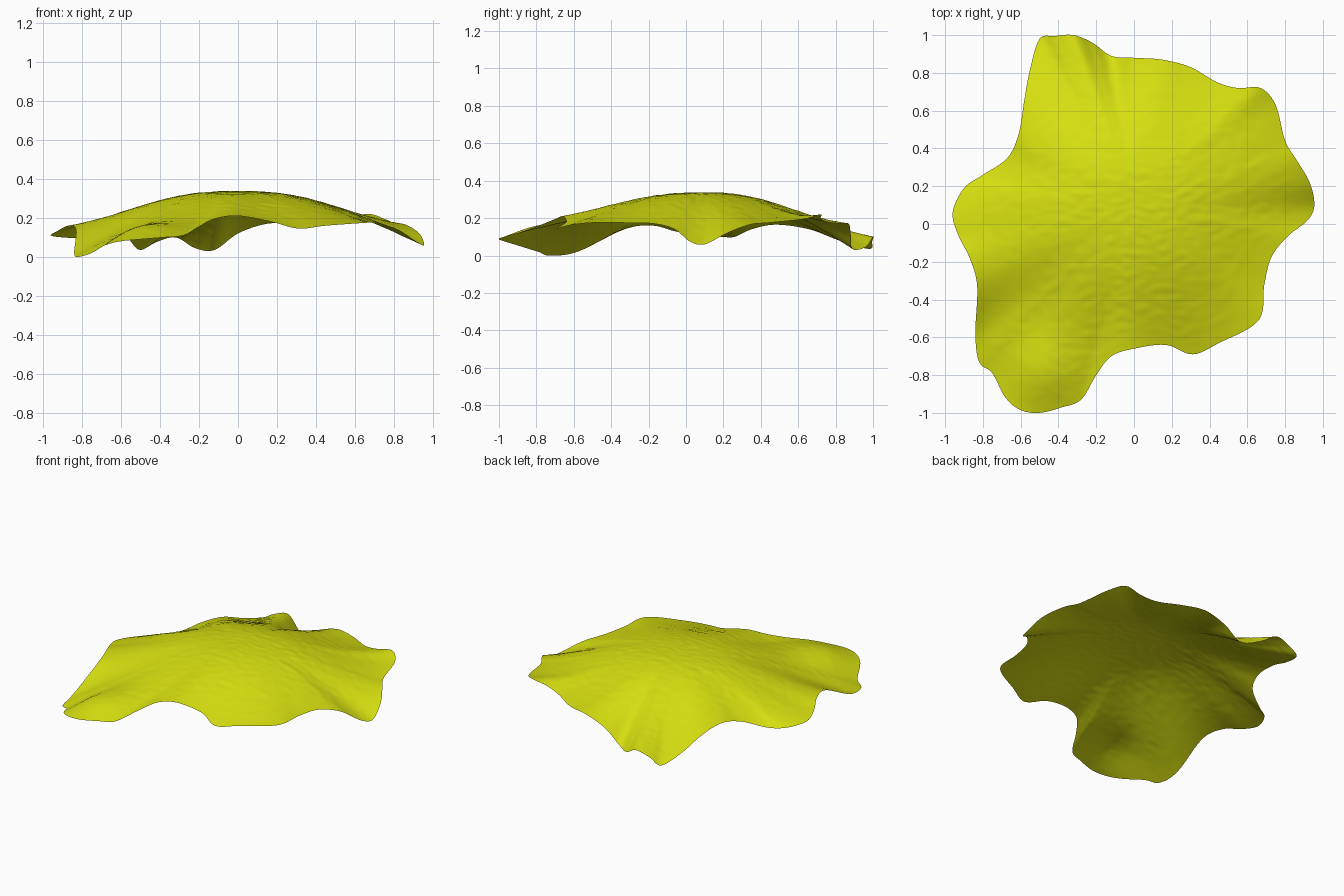
import bpy, bmesh, math
from mathutils import Vector, noise

if "Cube" in bpy.data.objects:
    bpy.data.objects.remove(bpy.data.objects["Cube"])

# Wavy rim of the sheet, counter-clockwise from the right-hand tip
RIM = [Vector(p) for p in [
    (.955, .1, .06), (.93, .22, .12), (.86, .34, .165), (.8, .44, .175), (.75, .63, .195),
    (.67, .72, .22), (.55, .72, .2), (.44, .75, .18), (.3, .83, .17), (.15, .87, .17),
    (0, .88, .12), (-.12, .89, .035), (-.22, .96, .045), (-.32, 1, .1), (-.42, .995, .075),
    (-.5, .98, .035), (-.55, .82, .08), (-.58, .66, .14), (-.61, .48, .165), (-.67, .35, .14),
    (-.8, .26, .1), (-.9, .19, .1), (-.96, .06, .11), (-.93, -.06, .13), (-.87, -.18, .16),
    (-.83, -.33, .14), (-.84, -.58, .02), (-.82, -.73, 0), (-.75, -.79, .02), (-.68, -.92, .06),
    (-.6, -.985, .08), (-.5, -1, .09), (-.38, -.97, .1), (-.28, -.93, .11), (-.2, -.8, .155),
    (-.12, -.7, .195), (0, -.66, .21), (.17, -.64, .18), (.31, -.69, .145), (.45, -.63, .16),
    (.66, -.51, .175), (.69, -.32, .175), (.73, -.17, .17), (.82, -.06, .14), (.92, .02, .075)]]
STEPS, RINGS = 6, 70
CENTRE = Vector((0, .1, 0))


def spline(a, b, c, d, t):
    return .5 * (2 * b + (c - a) * t + (2 * a - 5 * b + 4 * c - d) * t**2
                 + (3 * b - a - 3 * c + d) * t**3)


def dome(x, y):
    dy = y - .1
    r = math.hypot(x, dy * (1.2 if dy > 0 else 1))
    return .337 - .2 * (1 - math.exp(-(r / .7) ** 2.5))


def bump(x, y, cx, cy, size):
    return math.exp(-((x - cx) ** 2 + (y - cy) ** 2) / size ** 2)


n = len(RIM)
rim = [spline(RIM[i - 1], RIM[i], RIM[(i + 1) % n], RIM[(i + 2) % n], k / STEPS)
       for i in range(n) for k in range(STEPS)]

# Rings from the crown to the rim: dome, pulled to the rim height near the edge
bm = bmesh.new()
rings = []
for j in range(1, RINGS + 1):
    t = j / RINGS
    ring = []
    for e in rim:
        x, y = (CENTRE + (e - CENTRE) * t).xy
        z = dome(x, y) + (e.z - dome(e.x, e.y)) * t ** 3.2
        fade = 1 - t ** 8
        z += .045 * fade * bump(x, y, -.5, -.82, .2)
        z += .0025 * fade * noise.noise(Vector((x * 16, y * 28, 0)))
        ring.append(bm.verts.new((x, y, max(z, 0))))
    rings.append(ring)
m = len(rim)
top = bm.verts.new((CENTRE.x, CENTRE.y, dome(*CENTRE.xy)))
for i in range(m):
    k = (i + 1) % m
    bm.faces.new((top, rings[0][i], rings[0][k]))
    for a, b in zip(rings, rings[1:]):
        bm.faces.new((a[i], b[i], b[k], a[k]))
for f in bm.faces:
    f.smooth = True

mesh = bpy.data.meshes.new("draped_sheet")
bm.to_mesh(mesh)
bm.free()
sheet = bpy.data.objects.new("draped_sheet", mesh)
bpy.context.collection.objects.link(sheet)

# Yellow-green colour
mat = bpy.data.materials.new("yellow_green")
mat.diffuse_color = (.68, .74, .005, 1)
mat.use_nodes = True
mat.node_tree.nodes["Principled BSDF"].inputs["Base Color"].default_value = mat.diffuse_color
mesh.materials.append(mat)
